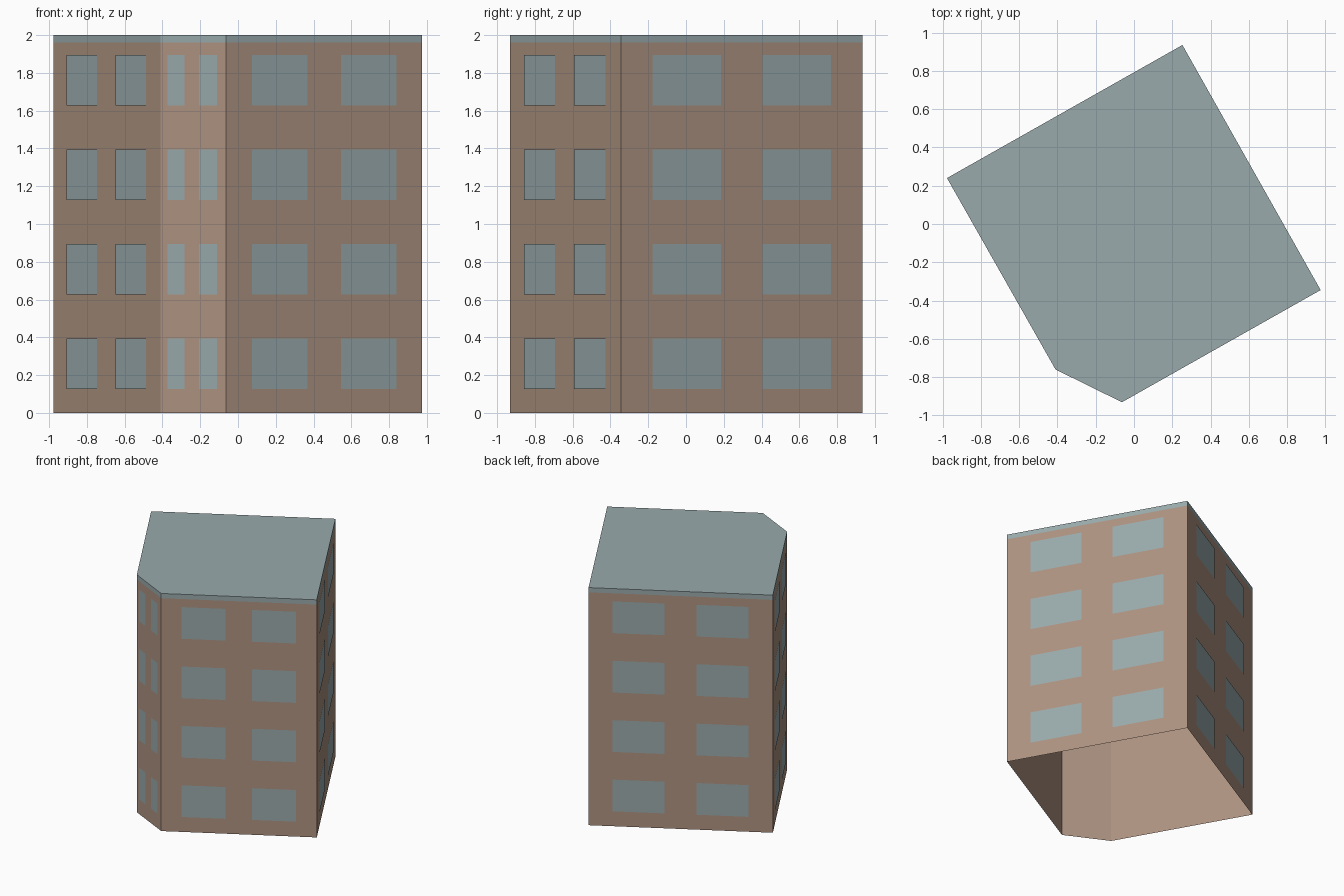
import bpy
from mathutils import Vector

cube = bpy.data.objects.get("Cube")
if cube:
    bpy.data.objects.remove(cube, do_unlink=True)


def make_material(name, rgb):
    mat = bpy.data.materials.new(name)
    mat.use_nodes = True
    mat.diffuse_color = (*rgb, 1)
    mat.node_tree.nodes["Principled BSDF"].inputs["Base Color"].default_value = (*rgb, 1)
    return mat


brick = make_material("brown_brick", (0.42, 0.29, 0.22))
slate = make_material("blue_grey", (0.32, 0.40, 0.41))


def make_object(name, faces, mat):
    """Build one object from a list of faces, each a list of corner points."""
    verts, indices, lookup = [], [], {}
    for face in faces:
        loop = []
        for p in face:
            key = tuple(round(c, 5) for c in p)
            if key not in lookup:
                lookup[key] = len(verts)
                verts.append(key)
            loop.append(lookup[key])
        indices.append(loop)
    mesh = bpy.data.meshes.new(name)
    mesh.from_pydata(verts, [], indices)
    mesh.materials.append(mat)
    obj = bpy.data.objects.new(name, mesh)
    bpy.context.collection.objects.link(obj)
    return obj


def upright(a, b, low, high):
    """Vertical rectangle above the ground line a-b."""
    return [Vector((*p, z)) for p, z in ((a, low), (b, low), (b, high), (a, high))]


# Footprint, counter-clockwise, with one chamfered corner
footprint = [Vector(p) for p in
             ((-0.977, 0.24), (-0.41, -0.76), (-0.063, -0.931), (0.975, -0.345), (0.253, 0.935))]
sides = list(zip(footprint, footprint[1:] + footprint[:1]))
HEIGHT, TRIM = 2.0, 1.96

# Walls, open underneath
make_object("walls", [upright(a, b, 0, TRIM) for a, b in sides], brick)

# Roof slab with its flush edge band
roof = [upright(a, b, TRIM, HEIGHT) for a, b in sides]
roof.append([Vector((*p, HEIGHT)) for p in footprint])
make_object("roof", roof, slate)

# Two window panes per wall on each of four floors
FLOORS, STOREY, SILL, PANE = 4, 0.5, 0.127, 0.267
for name, (a, b) in zip(("left_side", "corner", "front", "right_side", "back"), sides):
    along = b - a
    out = Vector((along.y, -along.x)).normalized() * 0.004
    spans = ((0.11, 0.37), (0.59, 0.87)) if name == "corner" else ((0.13, 0.413), (0.585, 0.868))
    panes = []
    for floor in range(FLOORS):
        low = SILL + floor * STOREY
        for start, end in spans:
            panes.append(upright(a + along * start + out, a + along * end + out, low, low + PANE))
    make_object(name + "_windows", panes, slate)
